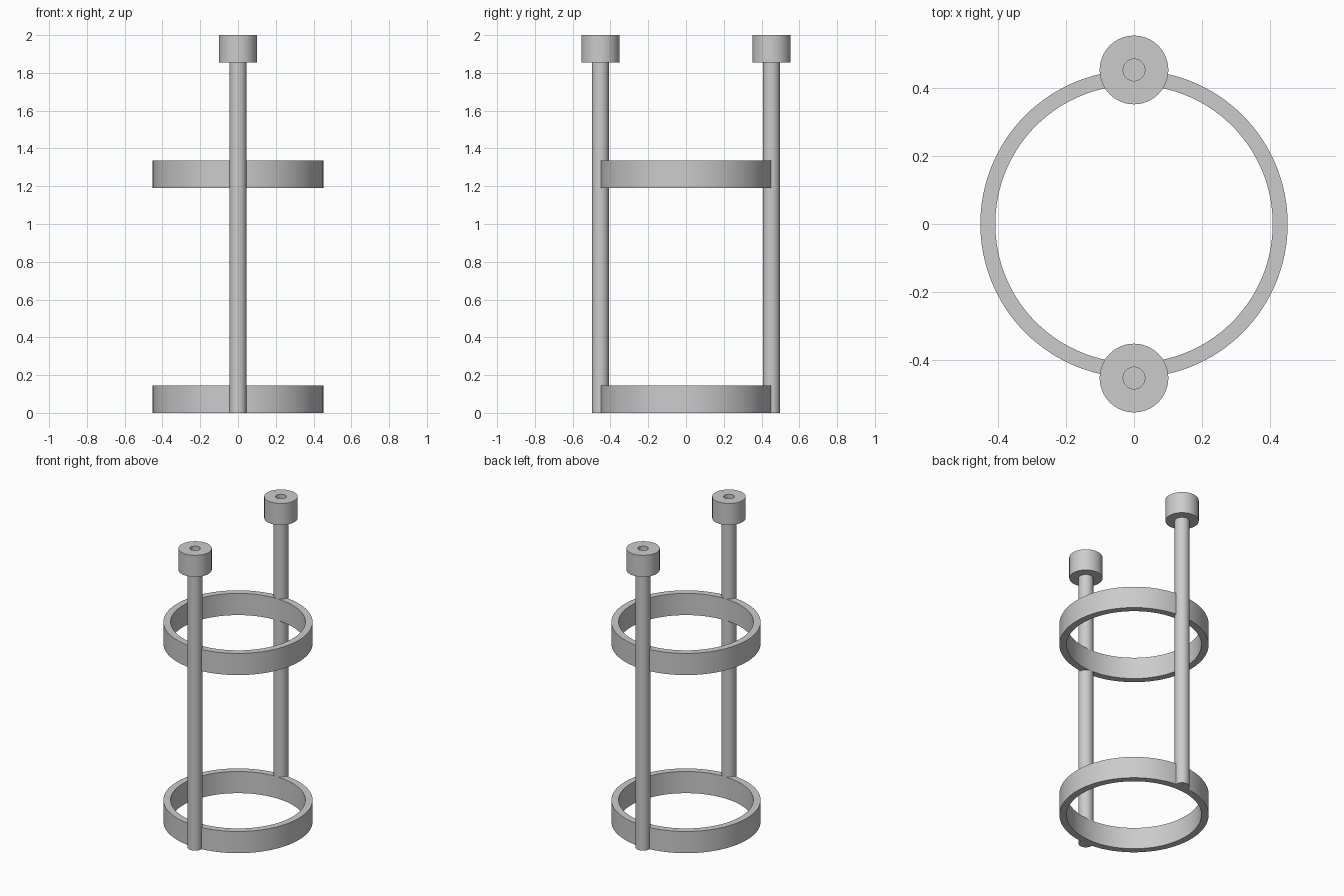
import bpy, bmesh, math

cube = bpy.data.objects.get("Cube")
if cube:
    bpy.data.objects.remove(cube, do_unlink=True)

metal = bpy.data.materials.new("grey metal")
metal.use_nodes = True
grey = (0.6, 0.6, 0.6, 1)
metal.diffuse_color = grey
metal.node_tree.nodes["Principled BSDF"].inputs["Base Color"].default_value = grey


def lathe(name, profile, y=0.0, closed=False, steps=96):
    """Spin a (radius, height) profile about a vertical axis at the given y."""
    bm = bmesh.new()
    verts = [bm.verts.new((r, 0, z)) for r, z in profile]
    pairs = list(zip(verts, verts[1:]))
    if closed:
        pairs.append((verts[-1], verts[0]))
    edges = [bm.edges.new(p) for p in pairs]
    bmesh.ops.spin(bm, geom=verts + edges, cent=(0, 0, 0), axis=(0, 0, 1),
                   angle=math.tau, steps=steps, use_duplicate=False)
    bmesh.ops.remove_doubles(bm, verts=bm.verts[:], dist=0.0001)
    bmesh.ops.recalc_face_normals(bm, faces=bm.faces[:])
    mesh = bpy.data.meshes.new(name)
    bm.to_mesh(mesh)
    bm.free()
    mesh.materials.append(metal)
    obj = bpy.data.objects.new(name, mesh)
    obj.location.y = y
    bpy.context.collection.objects.link(obj)
    bpy.ops.object.select_all(action='DESELECT')
    obj.select_set(True)
    bpy.context.view_layer.objects.active = obj
    bpy.ops.object.shade_smooth_by_angle(angle=math.radians(30))
    return obj


RING_IN, RING_OUT, BAND = 0.408, 0.452, 0.145
ROD_Y, ROD_R = 0.453, 0.045
CAP_R, HOLE_R, CAP_Z = 0.101, 0.032, 1.856

# Two flat hoops
for name, z in (("lower_ring", 0.0), ("upper_ring", 1.19)):
    lathe(name, [(RING_IN, z), (RING_OUT, z), (RING_OUT, z + BAND), (RING_IN, z + BAND)],
          closed=True, steps=128)

# Front and back rods, each with a bored cap
for side, sign in (("front", -1), ("back", 1)):
    y = sign * ROD_Y
    lathe(side + "_rod", [(0, 0), (ROD_R, 0), (ROD_R, CAP_Z), (0, CAP_Z)], y, steps=48)
    lathe(side + "_cap", [(HOLE_R, CAP_Z), (CAP_R, CAP_Z), (CAP_R, 2), (HOLE_R, 2)],
          y, closed=True, steps=64)
